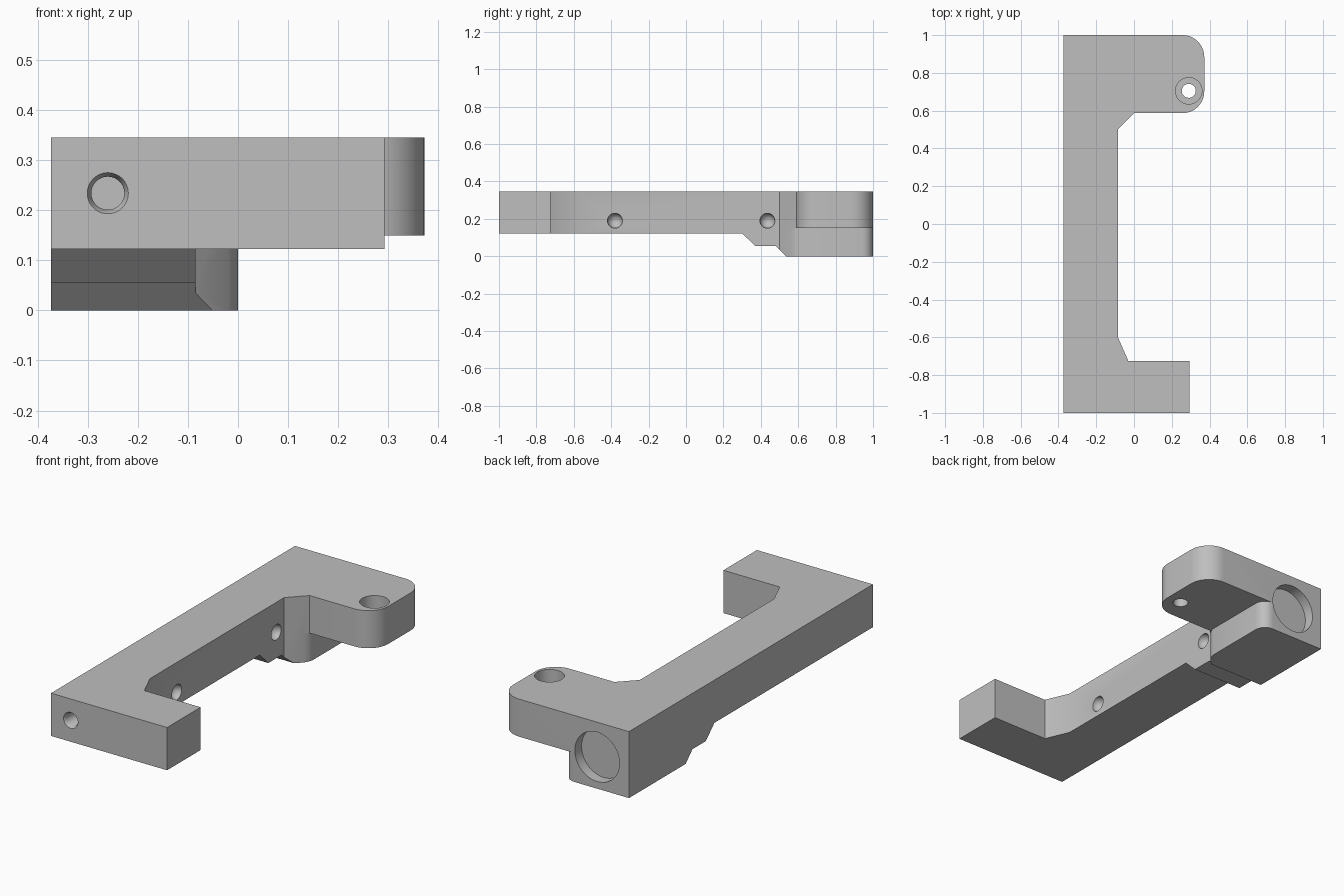
import bpy, bmesh
from math import sin, cos, radians, pi
from mathutils import Matrix, Vector

if "Cube" in bpy.data.objects:
    bpy.data.objects.remove(bpy.data.objects["Cube"], do_unlink=True)

grey = bpy.data.materials.new("plain grey")
grey.use_nodes = True
color = (0.52, 0.52, 0.52, 1)
grey.diffuse_color = color
grey.node_tree.nodes["Principled BSDF"].inputs["Base Color"].default_value = color


def add_object(name, bm):
    bmesh.ops.recalc_face_normals(bm, faces=bm.faces)
    mesh = bpy.data.meshes.new(name)
    bm.to_mesh(mesh)
    bm.free()
    mesh.materials.append(grey)
    obj = bpy.data.objects.new(name, mesh)
    bpy.context.collection.objects.link(obj)
    return obj


def prism(name, points, offset):
    """Extrude a closed loop of 3D points."""
    bm = bmesh.new()
    face = bm.faces.new([bm.verts.new(p) for p in points])
    out = bmesh.ops.extrude_face_region(bm, geom=[face])
    moved = [v for v in out["geom"] if isinstance(v, bmesh.types.BMVert)]
    bmesh.ops.translate(bm, verts=moved, vec=offset)
    return add_object(name, bm)


def drill(name, start, direction, profile, sides=48):
    """Stack of rings (depth, radius) along a direction."""
    bm = bmesh.new()
    turn = Vector(direction).to_track_quat("Z", "Y").to_matrix().to_4x4()
    place = Matrix.Translation(start) @ turn
    rings = [[bm.verts.new(place @ Vector((r * cos(2 * pi * i / sides), r * sin(2 * pi * i / sides), d)))
              for i in range(sides)] for d, r in profile]
    for a, b in zip(rings, rings[1:]):
        for i in range(sides):
            j = (i + 1) % sides
            bm.faces.new((a[i], a[j], b[j], b[i]))
    bm.faces.new(rings[0])
    bm.faces.new(rings[-1])
    return add_object(name, bm)


def arc(cx, cy, r, start, end, steps=12):
    angles = [radians(start + (end - start) * i / steps) for i in range(steps + 1)]
    return [(cx + r * cos(a), cy + r * sin(a)) for a in angles]


# Bracket body from its plan outline
R = 0.115
plan = [(-0.373, -1), (0.293, -1), (0.293, -0.725), (-0.03, -0.725), (-0.085, -0.6),
        (-0.085, 0.5), (0, 0.587)]
plan += arc(0.372 - R, 0.587 + R, R, -90, 0) + arc(0.372 - R, 1 - R, R, 0, 90) + [(-0.373, 1)]
body = prism("bracket_body", [(x, y, 0) for x, y in plan], (0, 0, 0.345))

# Stepped underside
steps = [(-1.2, -0.2), (-1.2, 0.123), (0.3, 0.123), (0.37, 0.055), (0.48, 0.055), (0.535, 0), (0.535, -0.2)]
cutters = [prism("underside_cutter", [(-0.6, y, z) for y, z in steps], (1.2, 0, 0))]

# Clearance under the rounded tab, leaving a block with rounded corners
clear = [(0.6, 1.2), (-0.06, 1.2)] + arc(-0.06, 0.94, 0.06, 90, 0, 8)
clear += [(0, 0.61), (-0.006, 0.59), (-0.02, 0.566), (-0.02, 0.54), (0.6, 0.54)]
cutters.append(prism("tab_cutter", [(x, y, -0.2) for x, y in clear], (0, 0, 0.35)))

# Holes: stepped tab hole, back recess, front hole, side dimples
cutters.append(drill("tab_hole_cutter", (0.29, 0.705, 0.4), (0, 0, -1),
                     [(0, 0.07), (0.18, 0.07), (0.18, 0.037), (0.35, 0.037)]))
cutters.append(drill("back_recess_cutter", (-0.19, 1.05, 0.165), (0, -1, 0), [(0, 0.128), (0.105, 0.128)], 64))
cutters.append(drill("front_hole_cutter", (-0.26, -1.02, 0.234), (0, 1, 0),
                     [(0, 0.041), (0.02, 0.041), (0.035, 0.033), (0.15, 0.033)]))
for y in (-0.38, 0.435):
    dome = [(0.05 + 0.04 * sin(radians(a)), 0.04 * cos(radians(a))) for a in range(0, 86, 12)]
    cutters.append(drill("side_dimple_cutter", (-0.035, y, 0.19), (-1, 0, 0), [(0, 0.04)] + dome))

# Apply every cut, then drop the cutters
bpy.context.view_layer.objects.active = body
body.select_set(True)
for cutter in cutters:
    cutter.hide_render = True
    mod = body.modifiers.new("cut", "BOOLEAN")
    mod.operation = "DIFFERENCE"
    mod.solver = "EXACT"
    mod.object = cutter
    bpy.ops.object.modifier_apply(modifier=mod.name)
    bpy.data.objects.remove(cutter, do_unlink=True)

bpy.ops.object.select_all(action="DESELECT")
body.select_set(True)
bpy.ops.object.shade_smooth_by_angle(angle=radians(30))
